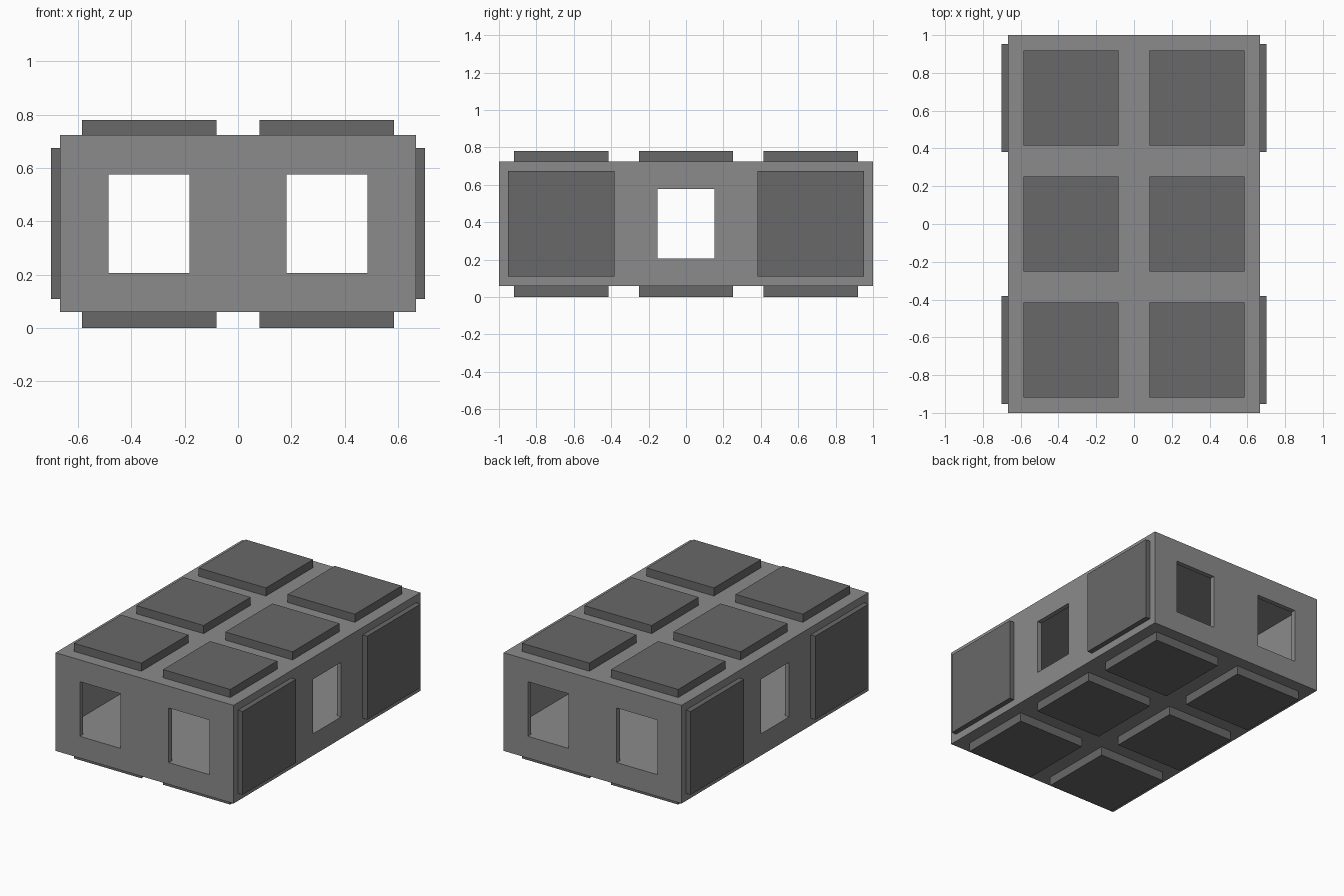
import bpy

if "Cube" in bpy.data.objects:
    bpy.data.objects.remove(bpy.data.objects["Cube"])

def material(name, v):
    m = bpy.data.materials.new(name)
    m.diffuse_color = (v, v, v, 1)
    m.use_nodes = True
    m.node_tree.nodes["Principled BSDF"].inputs["Base Color"].default_value = m.diffuse_color
    return m

SHELL, PAD = material("mid_grey", 0.26), material("dark_grey", 0.14)

def box(name, x0, x1, y0, y1, z0, z1, mat=None):
    bpy.ops.mesh.primitive_cube_add(size=1, location=((x0+x1)/2, (y0+y1)/2, (z0+z1)/2))
    ob = bpy.context.object
    ob.name = name
    ob.scale = (x1-x0, y1-y0, z1-z0)
    bpy.ops.object.transform_apply(location=True, rotation=False, scale=True)
    if mat:
        ob.data.materials.append(mat)
    return ob

W, L, Z0, Z1 = 0.667, 1.0, 0.06, 0.725   # shell extents
T = 0.033                                # wall thickness
F0, F1 = 0.207, 0.577                    # window sill and lintel heights

# Hollow shell with windows: the floor is level with the sills, the ceiling is above the lintels
shell = box("shell", -W, W, -L, L, Z0, Z1, SHELL)
cutters = [box("room_cutter", -W+T, W-T, -L+T, L-T, F0, Z1-T),
           box("side_window_cutter", -1, 1, -0.152, 0.152, F0, F1)]
for s in (-1, 1):
    cutters.append(box("end_window_cutter", s*0.333-0.152, s*0.333+0.152, -1.2, 1.2, F0, F1))
for c in cutters:
    m = shell.modifiers.new("cut", 'BOOLEAN')
    m.operation = 'DIFFERENCE'
    m.solver = 'EXACT'
    m.object = c
bpy.context.view_layer.objects.active = shell
for m in list(shell.modifiers):
    bpy.ops.object.modifier_apply(modifier=m.name)
for c in cutters:
    bpy.data.objects.remove(c)

# Raised square pads on the roof and feet pads underneath
H = 0.252
for x in (-0.333, 0.333):
    for y in (-0.667, 0, 0.667):
        box("roof_pad", x-H, x+H, y-H, y+H, Z1, 0.78, PAD)
        box("foot_pad", x-H, x+H, y-H, y+H, 0, Z0, PAD)

# Shallow panels on both long sides
for s in (-1, 1):
    for y in (-0.667, 0.667):
        x0, x1 = sorted((s*W, s*0.702))
        box("side_panel", x0, x1, y-0.285, y+0.285, 0.11, 0.675, PAD)
